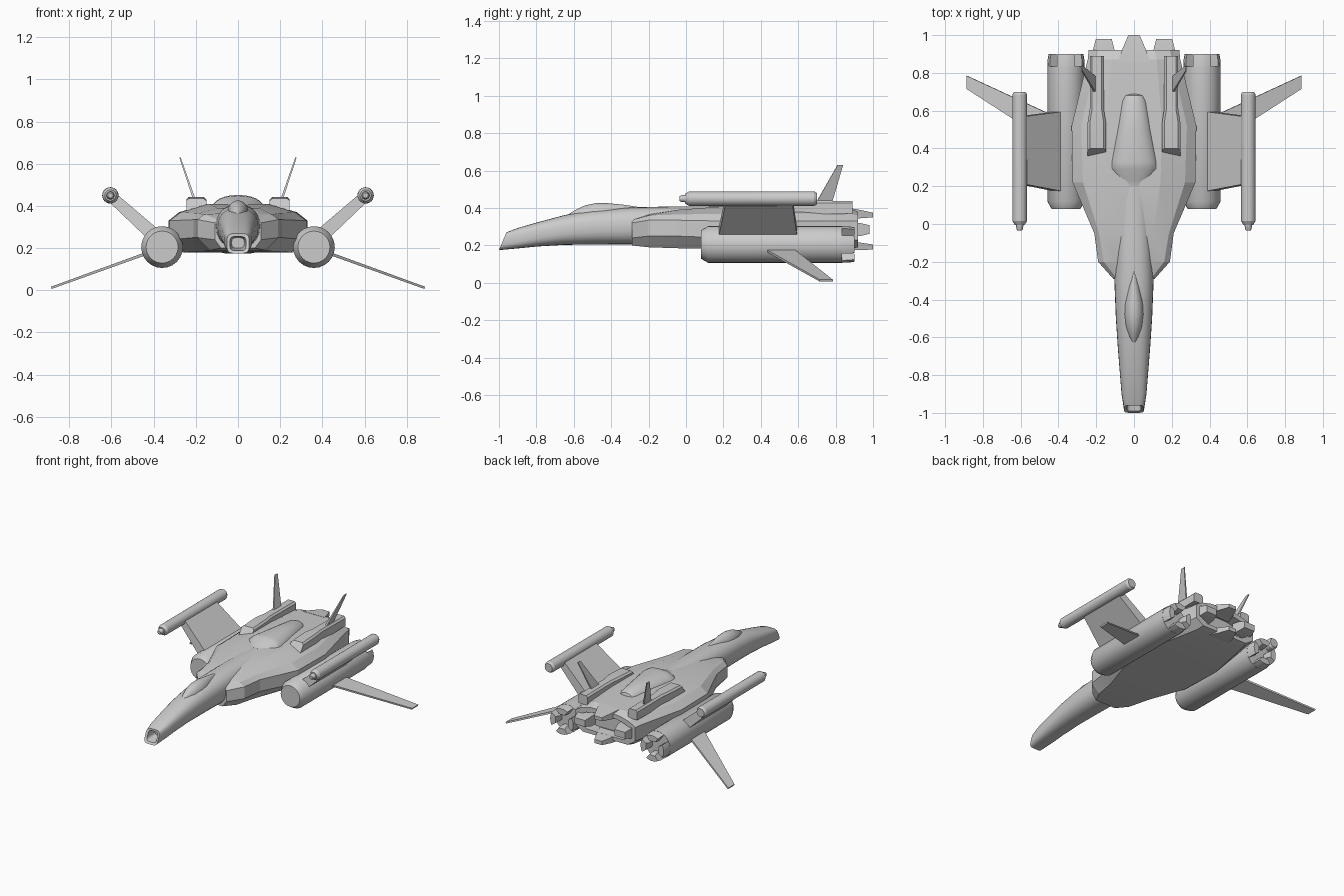
import bpy, bmesh, math
from mathutils import Vector

cube = bpy.data.objects.get("Cube")
if cube:
    bpy.data.objects.remove(cube, do_unlink=True)

grey = bpy.data.materials.new("hull_grey")
grey.use_nodes = True
grey.diffuse_color = (0.6, 0.6, 0.6, 1)
grey.node_tree.nodes["Principled BSDF"].inputs["Base Color"].default_value = (0.6, 0.6, 0.6, 1)


def loft(name, rings, mirror=False, smooth=30):
    """Skin a list of equal-length rings, cap both ends, optionally mirror across x."""
    bm = bmesh.new()
    loops = [[bm.verts.new(p) for p in ring] for ring in rings]
    n = len(loops[0])
    for a, b in zip(loops, loops[1:]):
        for i in range(n):
            j = (i + 1) % n
            bm.faces.new((a[i], a[j], b[j], b[i]))
    bm.faces.new(loops[0])
    bm.faces.new(loops[-1])
    bmesh.ops.recalc_face_normals(bm, faces=bm.faces)
    mesh = bpy.data.meshes.new(name)
    bm.to_mesh(mesh)
    bm.free()
    mesh.materials.append(grey)
    obj = bpy.data.objects.new(name, mesh)
    bpy.context.collection.objects.link(obj)
    bpy.ops.object.select_all(action='DESELECT')
    obj.select_set(True)
    bpy.context.view_layer.objects.active = obj
    bpy.ops.object.shade_smooth_by_angle(angle=math.radians(smooth))
    if mirror:
        obj.modifiers.new("Mirror", 'MIRROR')
    return obj


def oval(y, hw, zb, zt, power=2.0, slant=0.0, n=28):
    """Superellipse ring across y; slant pushes its top backwards."""
    zc, hh = (zb + zt) / 2, (zt - zb) / 2
    ring = []
    for i in range(n):
        a = math.tau * i / n
        c, s = math.cos(a), math.sin(a)
        x = hw * math.copysign(abs(c) ** (2 / power), c)
        z = hh * math.copysign(abs(s) ** (2 / power), s)
        ring.append((x, y + slant * (z / hh + 1) / 2, zc + z))
    return ring


def turned(name, x, z, profile, n=24):
    """Round part along y from (y, radius) pairs, mirrored."""
    rings = [[(x + px, y, z + pz) for px, y, pz in oval(y, r, -r, r, n=n)] for y, r in profile]
    return loft(name, rings, True)


def slab(name, corners, thick_root, thick_tip):
    """Flat blade; corners run root front, root back, tip back, tip front."""
    c = [Vector(p) for p in corners]
    nrm = (c[1] - c[0]).cross(c[3] - c[0]).normalized()
    t = [thick_root / 2] * 2 + [thick_tip / 2] * 2
    return loft(name, [[p + nrm * k * s for p, k in zip(c, t)] for s in (-1, 1)], True)


def box_ring(y, x, hw, zb, zt, bevel=0.0, lean=0.0):
    """Bevelled rectangle across y; lean pushes its top backwards."""
    b = bevel
    pts = [(-hw, zb), (hw, zb), (hw, zt - b), (hw - b, zt), (b - hw, zt), (-hw, zt - b)]
    return [(x + px, y + lean * (z - zb) / (zt - zb), z) for px, z in pts]


# Faceted main hull: y, half width, shoulder, belly, belly z, low z, high z, shoulder z, deck half width, deck z
hull = [
    (-0.29, 0.11, 0.09, 0.08, 0.20, 0.24, 0.32, 0.335, 0.05, 0.34),
    (-0.20, 0.19, 0.16, 0.13, 0.19, 0.25, 0.335, 0.36, 0.08, 0.365),
    (-0.05, 0.21, 0.185, 0.16, 0.185, 0.25, 0.335, 0.365, 0.10, 0.39),
    (0.22, 0.325, 0.27, 0.25, 0.18, 0.24, 0.33, 0.37, 0.14, 0.41),
    (0.52, 0.33, 0.28, 0.26, 0.18, 0.24, 0.33, 0.37, 0.15, 0.41),
    (0.87, 0.245, 0.20, 0.19, 0.18, 0.23, 0.33, 0.37, 0.12, 0.40),
    (0.92, 0.24, 0.19, 0.18, 0.19, 0.23, 0.33, 0.36, 0.11, 0.38),
]
rings = []
for y, w, sh, be, zb, zl, zh, zs, dk, zd in hull:
    half = [(be, zb), (w, zl), (w, zh), (sh, zs), (dk, zd)]
    rings.append([(x, y, z) for x, z in half] + [(-x, y, z) for x, z in reversed(half)])
# Recessed exhaust bay in the stern
rings.append([(x * 0.8, 0.92, 0.28 + (z - 0.28) * 0.7) for x, y, z in rings[-1]])
rings.append([(x * 0.9, 0.84, z) for x, y, z in rings[-1]])
loft("main_hull", rings, smooth=12)

# Long forward boom with a hollow slanted nose
boom = [oval(-0.90, 0.03, 0.20, 0.25, 3), oval(-0.99, 0.038, 0.188, 0.255, 4, 0.03),
        oval(-1.0, 0.053, 0.175, 0.27, 4, 0.04)]
for y, w, zb, zt, p in [(-0.9, 0.066, 0.184, 0.293, 3.2), (-0.8, 0.074, 0.194, 0.322, 2.8),
                        (-0.65, 0.086, 0.203, 0.362, 2.5), (-0.5, 0.096, 0.205, 0.388, 2.4),
                        (-0.3, 0.104, 0.205, 0.403, 2.4), (-0.1, 0.098, 0.205, 0.408, 2.4),
                        (0.22, 0.086, 0.22, 0.41, 2.4)]:
    boom.append(oval(y, w, zb, zt, p))
loft("nose_boom", boom)

# Teardrop canopy
loft("canopy", [oval(y, w, 0.30, zt) for y, w, zt in
                [(-0.65, 0.006, 0.352), (-0.60, 0.028, 0.385), (-0.54, 0.045, 0.414), (-0.48, 0.052, 0.426),
                 (-0.42, 0.05, 0.426), (-0.33, 0.034, 0.417), (-0.25, 0.01, 0.405)]])

# Spine fairing behind the boom
loft("spine_fairing", [oval(y, w, 0.30, zt, 2.2) for y, w, zt in
                       [(0.20, 0.086, 0.41), (0.23, 0.09, 0.415), (0.29, 0.128, 0.448), (0.33, 0.127, 0.452),
                        (0.5, 0.095, 0.447), (0.65, 0.07, 0.438), (0.68, 0.058, 0.425), (0.69, 0.04, 0.40)]])

# Stern flaps above, below and beside the exhaust bay
loft("upper_stern_flap", [box_ring(0.86, 0, 0.085, 0.34, 0.402), box_ring(0.93, 0, 0.06, 0.345, 0.39),
                          box_ring(1.0, 0, 0.03, 0.35, 0.375)])
loft("lower_stern_flap", [box_ring(0.86, 0, 0.085, 0.18, 0.225), box_ring(0.93, 0, 0.06, 0.175, 0.215),
                          box_ring(1.0, 0, 0.03, 0.178, 0.205)])
loft("side_stern_flaps", [box_ring(0.88, 0.16, 0.06, 0.25, 0.325), box_ring(0.93, 0.16, 0.055, 0.25, 0.32),
                          box_ring(0.98, 0.16, 0.042, 0.262, 0.308)], True)

# Engine nacelles with four exhaust petals each
EX, EZ = 0.36, 0.205
turned("engine_nacelles", EX, EZ, [(0.08, 0.076), (0.12, 0.099), (0.835, 0.099)])
for k, side in enumerate(("outer", "upper", "inner", "lower")):
    petal = []
    for y, r_out, r_in in ((0.82, 0.098, 0.05), (0.87, 0.097, 0.045), (0.90, 0.092, 0.055)):
        arc = [(r_out, a) for a in (-30, -15, 0, 15, 30)] + [(r_in, 25), (r_in, -25)]
        petal.append([(EX + r * math.cos(math.radians(a + 90 * k)), y,
                       EZ + r * math.sin(math.radians(a + 90 * k))) for r, a in arc])
    loft(side + "_engine_petals", petal, True)

# Outboard weapon pods with small tips
turned("weapon_pods", 0.605, 0.45, [(-0.005, 0.026), (0.015, 0.038), (0.685, 0.039), (0.70, 0.03)])
turned("pod_tips", 0.605, 0.45, [(-0.035, 0.012), (-0.025, 0.018), (0.01, 0.02)], 16)

# Pylons, lower wings and tail fins
slab("pod_pylons", [(0.385, 0.17, 0.25), (0.385, 0.597, 0.25), (0.59, 0.57, 0.435), (0.59, 0.21, 0.435)], 0.068, 0.052)
slab("lower_wings", [(0.42, 0.415, 0.18), (0.42, 0.57, 0.18), (0.885, 0.785, 0.012), (0.885, 0.715, 0.012)], 0.014, 0.011)
slab("tail_fins", [(0.20, 0.685, 0.41), (0.20, 0.775, 0.41), (0.275, 0.84, 0.63), (0.275, 0.81, 0.63)], 0.012, 0.006)

# Dorsal cannon housings
loft("dorsal_cannons", [box_ring(0.35, 0.197, 0.048, 0.365, 0.435, 0.012, 0.05),
                        box_ring(0.54, 0.197, 0.048, 0.365, 0.442, 0.012),
                        box_ring(0.61, 0.197, 0.037, 0.365, 0.44, 0.012),
                        box_ring(0.89, 0.197, 0.037, 0.37, 0.438, 0.012)], True, 20)
